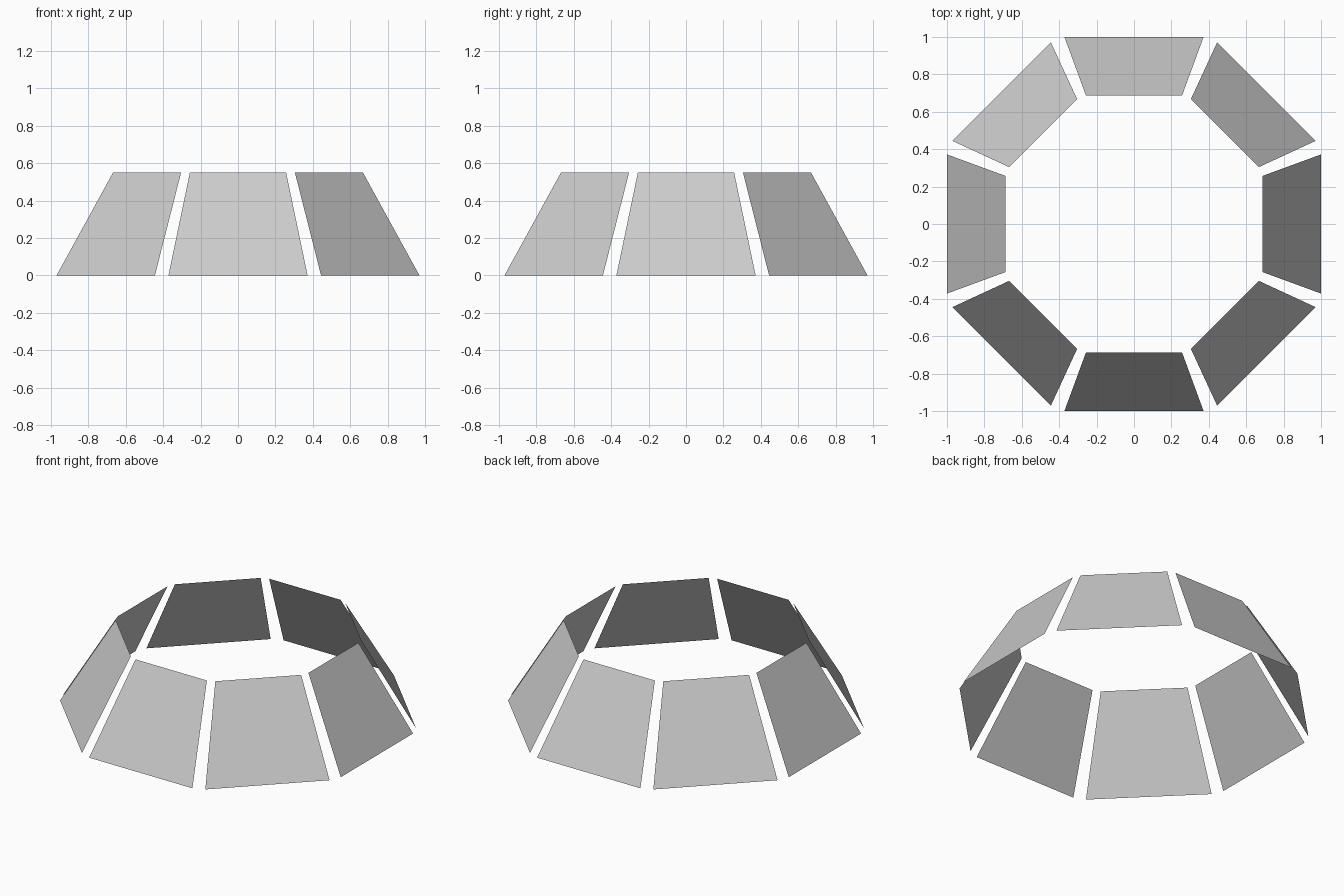
import bpy
from math import pi
from mathutils import Matrix

if "Cube" in bpy.data.objects:
    bpy.data.objects.remove(bpy.data.objects["Cube"])

SIDES = 8
BASE_RADIUS, TOP_RADIUS, HEIGHT = 1.0, 0.687, 0.551
BASE_HALF, TOP_HALF = 0.372, 0.257

# One sloping panel, facing the front, normal pointing outwards
panel_mesh = bpy.data.meshes.new("ring_panel")
panel_mesh.from_pydata(
    [(-BASE_HALF, -BASE_RADIUS, 0), (BASE_HALF, -BASE_RADIUS, 0),
     (TOP_HALF, -TOP_RADIUS, HEIGHT), (-TOP_HALF, -TOP_RADIUS, HEIGHT)],
    [], [(0, 1, 2, 3)])
panel_mesh.update()

# Ring of identical panels sharing the same mesh
for i in range(SIDES):
    panel = bpy.data.objects.new(f"ring_panel_{i + 1}", panel_mesh)
    panel.matrix_world = Matrix.Rotation(i * 2 * pi / SIDES, 4, 'Z')
    bpy.context.collection.objects.link(panel)
